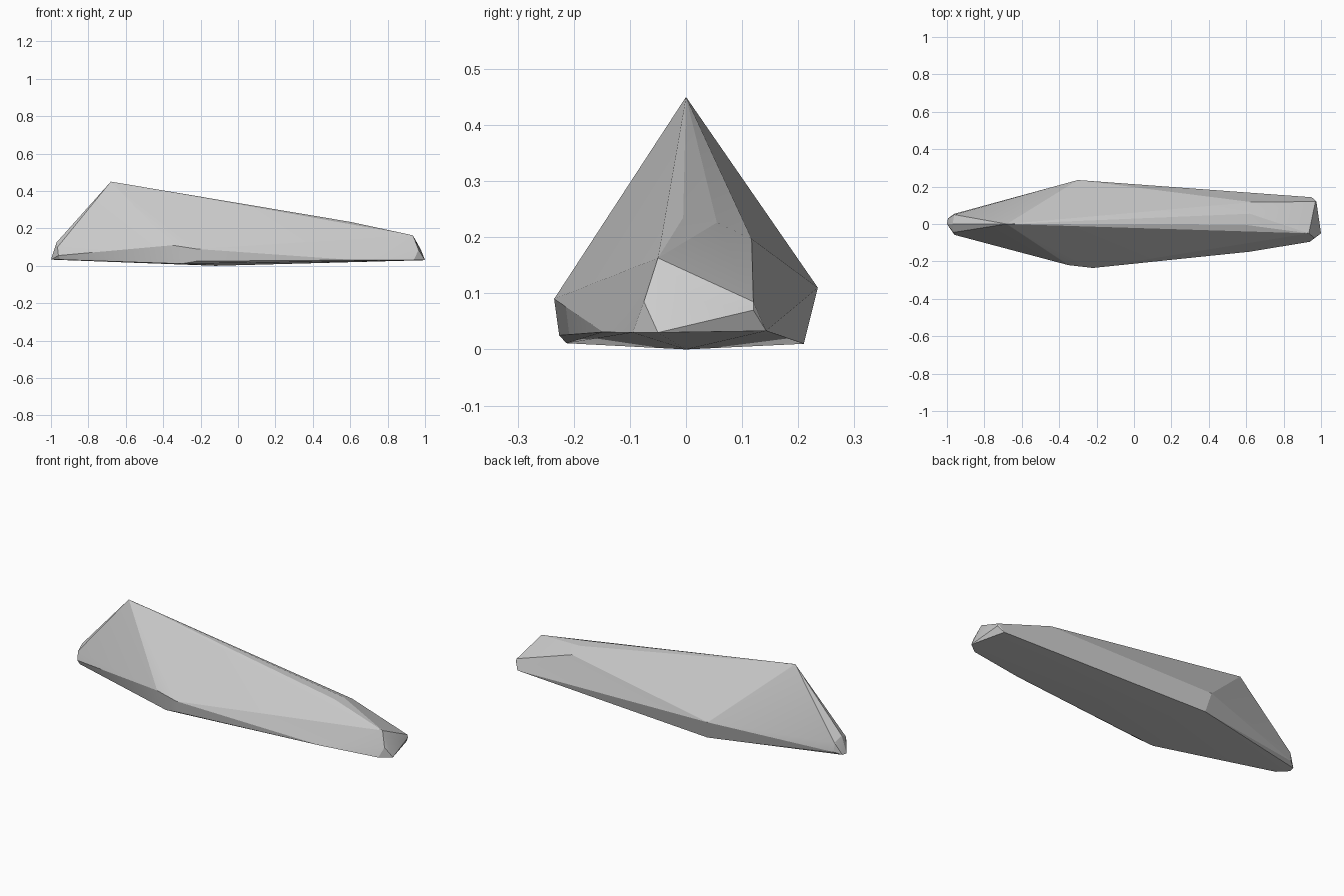
import bpy, bmesh, math

if "Cube" in bpy.data.objects:
    bpy.data.objects.remove(bpy.data.objects["Cube"])

stone = bpy.data.materials.new("light_grey_stone")
stone.diffuse_color = (0.6, 0.6, 0.6, 1)
stone.use_nodes = True
stone.node_tree.nodes["Principled BSDF"].inputs["Base Color"].default_value = stone.diffuse_color

# Corner points of the rock, one group per region
peak_and_ridge = [(-0.68, 0, 0.45), (0.60, -0.005, 0.235), (0.62, 0.055, 0.226),
                  (0.63, 0.117, 0.197), (0.935, -0.05, 0.163)]
blunt_end = [(0.97, 0.12, 0.085), (0.975, 0.12, 0.07), (0.95, 0.143, 0.033),
             (1.0, -0.05, 0.03), (0.94, -0.095, 0.03), (0.965, -0.075, 0.085),
             (0.978, 0.025, 0.086)]
pointed_end = [(-1.0, 0.0, 0.033), (-0.995, 0.03, 0.035), (-0.96, 0.055, 0.05),
               (-0.96, 0.05, 0.1), (-0.97, 0.0, 0.125), (-0.96, -0.058, 0.055),
               (-0.965, -0.045, 0.1), (-0.95, -0.05, 0.033)]
wide_waist = [(-0.30, 0.235, 0.11), (-0.28, 0.21, 0.01),
              (-0.22, -0.235, 0.09), (-0.35, -0.22, 0.11),
              (-0.22, -0.226, 0.025), (-0.30, -0.213, 0.011), (0.62, -0.148, 0.031)]
underside = [(-0.12, 0, 0)]

# Wrap the corners in one faceted convex shell
bm = bmesh.new()
for p in peak_and_ridge + blunt_end + pointed_end + wide_waist + underside:
    bm.verts.new(p)
hull = bmesh.ops.convex_hull(bm, input=bm.verts[:])
loose = {g for g in hull["geom_interior"] + hull["geom_unused"]
         if isinstance(g, bmesh.types.BMVert)}
bmesh.ops.delete(bm, geom=list(loose), context='VERTS')
bmesh.ops.recalc_face_normals(bm, faces=bm.faces[:])
mesh = bpy.data.meshes.new("rock")
bm.to_mesh(mesh)
bm.free()
mesh.materials.append(stone)
rock = bpy.data.objects.new("rock", mesh)
bpy.context.collection.objects.link(rock)

# Soften only the shallow creases
bpy.context.view_layer.objects.active = rock
rock.select_set(True)
bpy.ops.object.shade_smooth_by_angle(angle=math.radians(15))
